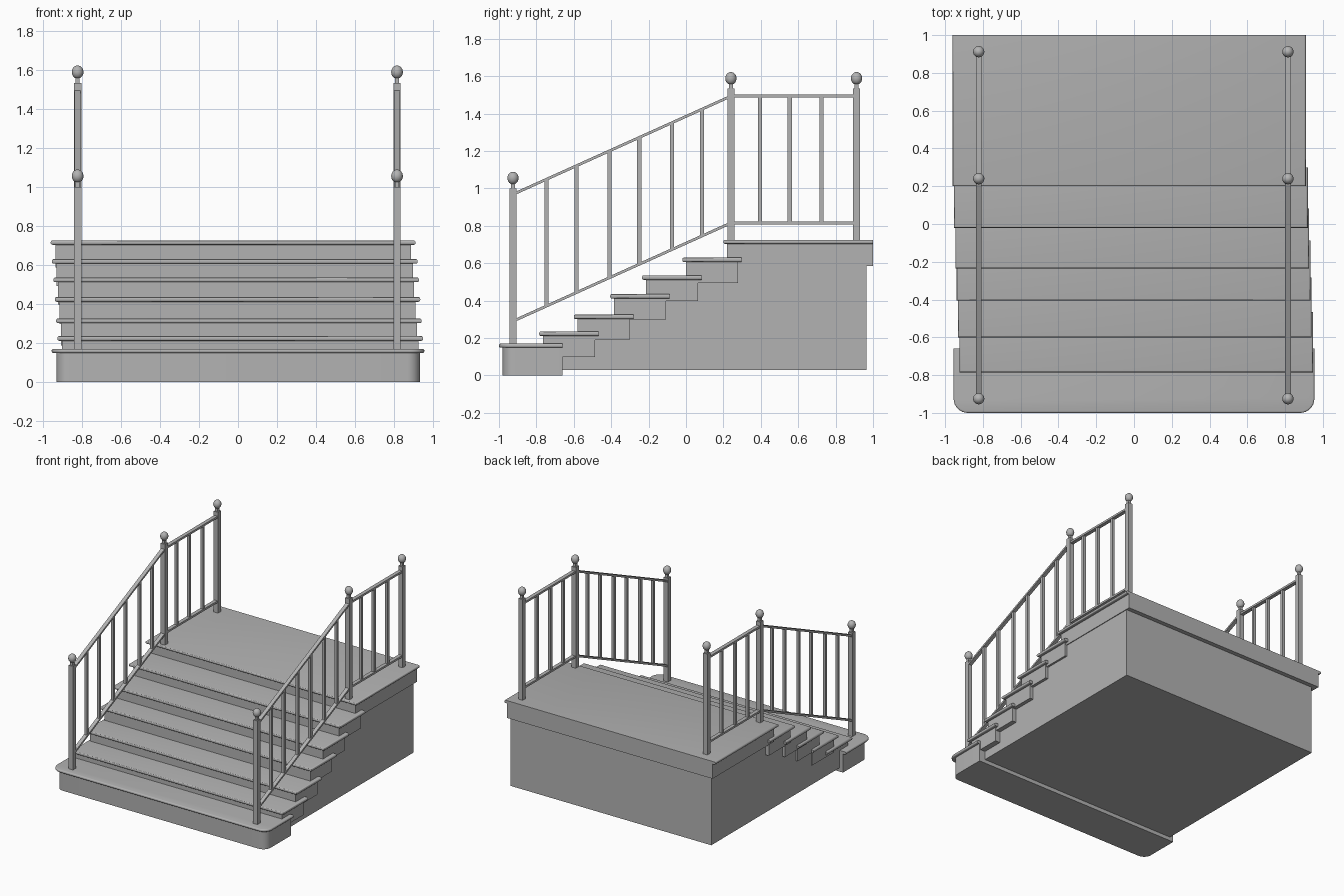
import bpy, bmesh, math
from mathutils import Vector

cube = bpy.data.objects.get("Cube")
if cube:
    bpy.data.objects.remove(cube, do_unlink=True)

grey = bpy.data.materials.new("plain grey")
grey.use_nodes = True
colour = (0.45, 0.45, 0.45, 1)
grey.diffuse_color = colour
grey.node_tree.nodes["Principled BSDF"].inputs["Base Color"].default_value = colour


def finish(bm, name, smooth=False):
    bmesh.ops.recalc_face_normals(bm, faces=bm.faces[:])
    mesh = bpy.data.meshes.new(name)
    bm.to_mesh(mesh)
    bm.free()
    mesh.materials.append(grey)
    obj = bpy.data.objects.new(name, mesh)
    bpy.context.collection.objects.link(obj)
    if smooth:
        bpy.ops.object.select_all(action='DESELECT')
        obj.select_set(True)
        bpy.context.view_layer.objects.active = obj
        bpy.ops.object.shade_smooth_by_angle(angle=math.radians(40))
    return obj


def extrude(bm, points, direction):
    """Close a planar outline and extrude it into a solid."""
    face = bm.faces.new([bm.verts.new(p) for p in points])
    out = bmesh.ops.extrude_face_region(bm, geom=[face], use_keep_orig=True)
    verts = [v for v in out["geom"] if isinstance(v, bmesh.types.BMVert)]
    bmesh.ops.translate(bm, verts=verts, vec=direction)


def slab(name, x0, x1, y0, y1, z0, z1, corner=0, nose=0):
    """Step slab with optional rounded front corners and a bullnose rim."""
    outline = [(x1, y1, z0), (x0, y1, z0)]
    if corner:
        for cx, start in ((x0 + corner, math.pi), (x1 - corner, 1.5 * math.pi)):
            for i in range(9):
                a = start + i * math.pi / 16
                outline.append((cx + corner * math.cos(a),
                                y0 + corner + corner * math.sin(a), z0))
    else:
        outline += [(x0, y0, z0), (x1, y0, z0)]
    bm = bmesh.new()
    extrude(bm, outline, Vector((0, 0, z1 - z0)))
    if nose:
        rim = [e for e in bm.edges
               if abs(e.verts[0].co.z - e.verts[1].co.z) < 1e-5
               and min(v.co.y for v in e.verts) < y1 - 1e-4]
        bmesh.ops.bevel(bm, geom=rim, offset=nose, segments=3,
                        profile=0.5, affect='EDGES')
    finish(bm, name, bool(corner or nose))


def bar(bm, a, b, width, height):
    """Upright-sided bar running in the y-z plane from a to b."""
    a, b = Vector(a), Vector(b)
    d = b - a
    side = Vector((width / 2, 0, 0))
    up = Vector((0, 0, height / 2)) if abs(d.y) > 1e-4 else Vector((0, height / 2, 0))
    extrude(bm, [a - side - up, a + side - up, a + side + up, a - side + up], d)


# Bottom step with rounded front corners
slab("bottom_step_base", -0.93, 0.932, -0.98, -0.66, 0, 0.15, corner=0.065)
slab("bottom_step_tread", -0.955, 0.955, -1.0, -0.66, 0.148, 0.17, corner=0.075, nose=0.009)

# Middle steps: front y, top z; each one drifts slightly sideways
steps = [(-0.785, 0.235), (-0.60, 0.325), (-0.405, 0.435), (-0.235, 0.535), (-0.02, 0.63)]
for i, (y, top) in enumerate(steps):
    left, right = -0.925 - 0.007 * i, 0.948 - 0.007 * i
    slab(f"step_tread_{i + 1}", left, right, y, y + 0.318, top - 0.024, top, nose=0.009)
    slab(f"step_box_{i + 1}", left + 0.024, right - 0.024, y + 0.021, y + 0.298,
         top - 0.137, top - 0.023)

# Top landing
slab("landing_tread", -0.96, 0.91, 0.2, 1.0, 0.703, 0.725, nose=0.009)
slab("landing_box", -0.936, 0.886, 0.22, 1.0, 0.586, 0.704)

# Stepped core beneath the stairs
profile = [(0.965, 0.03), (-0.66, 0.03)]
level = 0.13
last = -0.66
for y, top in steps[1:] + [(0.2, 0.725)]:
    profile += [(last, level), (y + 0.05, level)]
    last, level = y + 0.05, top - 0.11
profile += [(last, level), (0.965, level)]
bm = bmesh.new()
extrude(bm, [(-0.9, y, z) for y, z in profile], Vector((1.78, 0, 0)))
finish(bm, "stair_core")

# Railings on both sides
FRONT, MID, BACK = -0.925, 0.24, 0.912


def rail_height(y, base):
    return base + 0.525 * (min(y, MID) - FRONT) / (MID - FRONT)


for side, x in (("right", -0.822), ("left", 0.815)):
    for label, y, z0, z1 in (("front", FRONT, 0.165, 1.0),
                             ("middle", MID, 0.72, 1.533),
                             ("back", BACK, 0.72, 1.533)):
        # Square post with a narrow neck and ball finial
        bm = bmesh.new()
        bar(bm, (x, y, z0), (x, y, z1), 0.038, 0.038)
        bar(bm, (x, y, z1), (x, y, z1 + 0.03), 0.022, 0.022)
        finish(bm, f"{side}_{label}_post")
        bm = bmesh.new()
        bmesh.ops.create_uvsphere(bm, u_segments=20, v_segments=12, radius=0.03)
        bmesh.ops.scale(bm, vec=(1, 1, 1.13), verts=bm.verts[:])
        bmesh.ops.translate(bm, vec=(x, y, z1 + 0.055), verts=bm.verts[:])
        finish(bm, f"{side}_{label}_finial", True)

    for label, base in (("top", 0.968), ("bottom", 0.29)):
        bm = bmesh.new()
        for a, b in ((FRONT, MID), (MID, BACK)):
            bar(bm, (x, a, rail_height(a, base)), (x, b, rail_height(b, base)), 0.03, 0.016)
        finish(bm, f"{side}_{label}_rail")

    bm = bmesh.new()
    for y in (-0.745, -0.585, -0.41, -0.25, -0.075, 0.085, 0.395, 0.555, 0.725):
        bar(bm, (x, y, rail_height(y, 0.29)), (x, y, rail_height(y, 0.968)), 0.022, 0.022)
    finish(bm, f"{side}_balusters")
